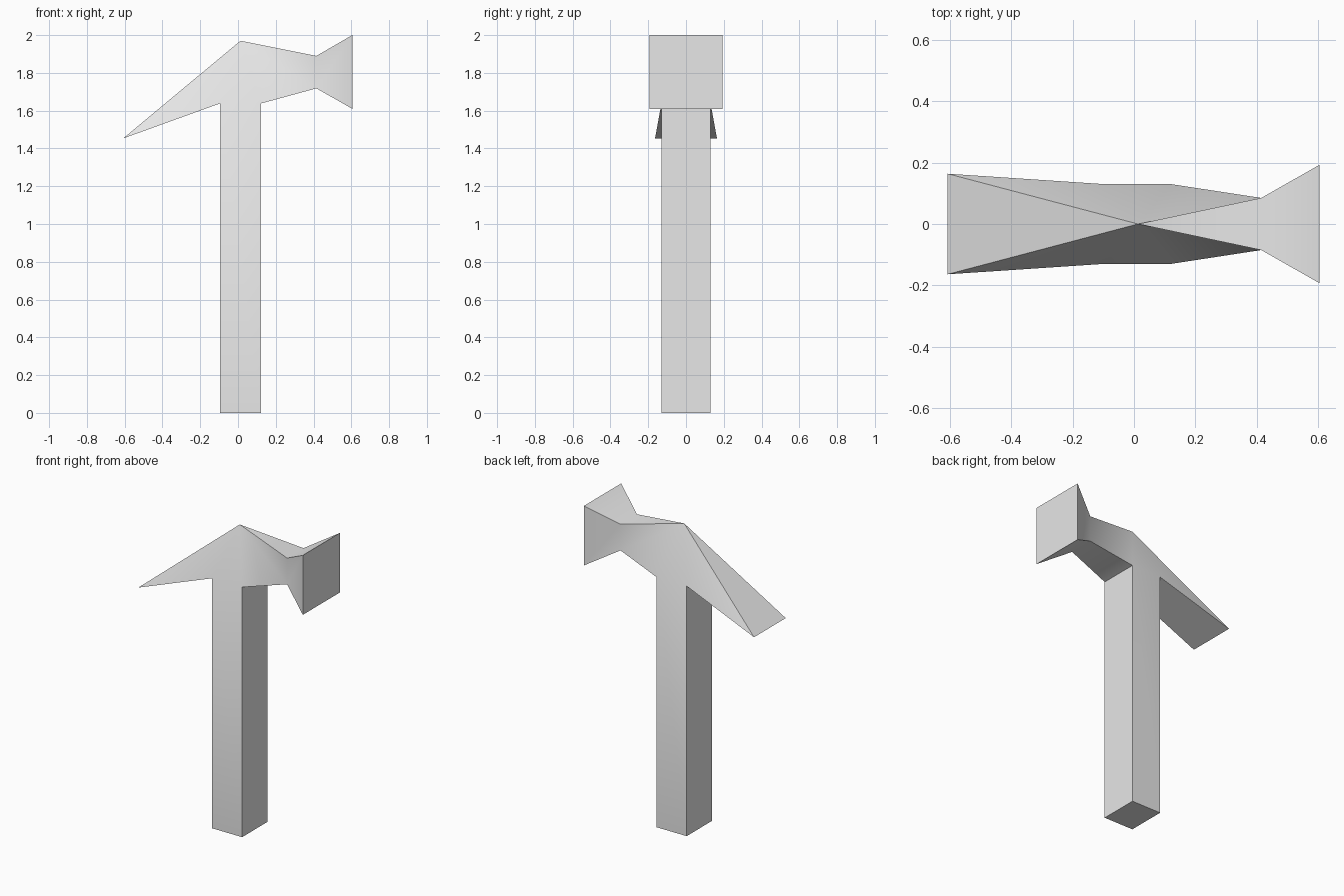
import bpy
import bmesh
import math

cube = bpy.data.objects.get("Cube")
if cube:
    bpy.data.objects.remove(cube, do_unlink=True)

# Material
grey = bpy.data.materials.new("plain grey")
grey.use_nodes = True
colour = (0.8, 0.8, 0.8, 1)
grey.diffuse_color = colour
grey.node_tree.nodes["Principled BSDF"].inputs["Base Color"].default_value = colour

# Side outline of the hammer: x, half width in y, z
outline = {
    "claw": (-0.608, 0.164, 1.453),
    "back_joint": (-0.096, 0.13, 1.638),
    "back_foot": (-0.096, 0.13, 0),
    "front_foot": (0.121, 0.13, 0),
    "front_joint": (0.121, 0.13, 1.638),
    "neck_low": (0.415, 0.085, 1.718),
    "face_low": (0.605, 0.193, 1.61),
    "face_high": (0.605, 0.193, 2.0),
    "neck_high": (0.415, 0.085, 1.89),
    "peak": (0.013, 0, 1.97),
}

# Faces that fill one side of the outline
side_faces = [
    ("peak", "claw", "back_joint"),
    ("peak", "back_joint", "front_joint"),
    ("peak", "front_joint", "neck_low"),
    ("peak", "neck_low", "neck_high"),
    ("back_joint", "back_foot", "front_foot", "front_joint"),
    ("neck_low", "face_low", "face_high", "neck_high"),
]

bm = bmesh.new()
near = {n: bm.verts.new((x, -w, z)) for n, (x, w, z) in outline.items()}
far = {n: bm.verts.new((x, w, z)) if w else near[n] for n, (x, w, z) in outline.items()}

# Both sides of the hammer
for names in side_faces:
    bm.faces.new([near[n] for n in names])
    bm.faces.new([far[n] for n in reversed(names)])

# Strip running round the outline, joining the two sides
names = list(outline)
for a, b in zip(names, names[1:] + names[:1]):
    loop = [near[b], near[a], far[a], far[b]]
    bm.faces.new(list(dict.fromkeys(loop)))

bmesh.ops.recalc_face_normals(bm, faces=bm.faces)
mesh = bpy.data.meshes.new("hammer")
bm.to_mesh(mesh)
bm.free()
mesh.materials.append(grey)

hammer = bpy.data.objects.new("hammer", mesh)
bpy.context.collection.objects.link(hammer)

# Soft shading across the shallow bends, crisp corners elsewhere
bpy.ops.object.select_all(action="DESELECT")
hammer.select_set(True)
bpy.context.view_layer.objects.active = hammer
bpy.ops.object.shade_smooth_by_angle(angle=math.radians(50))
